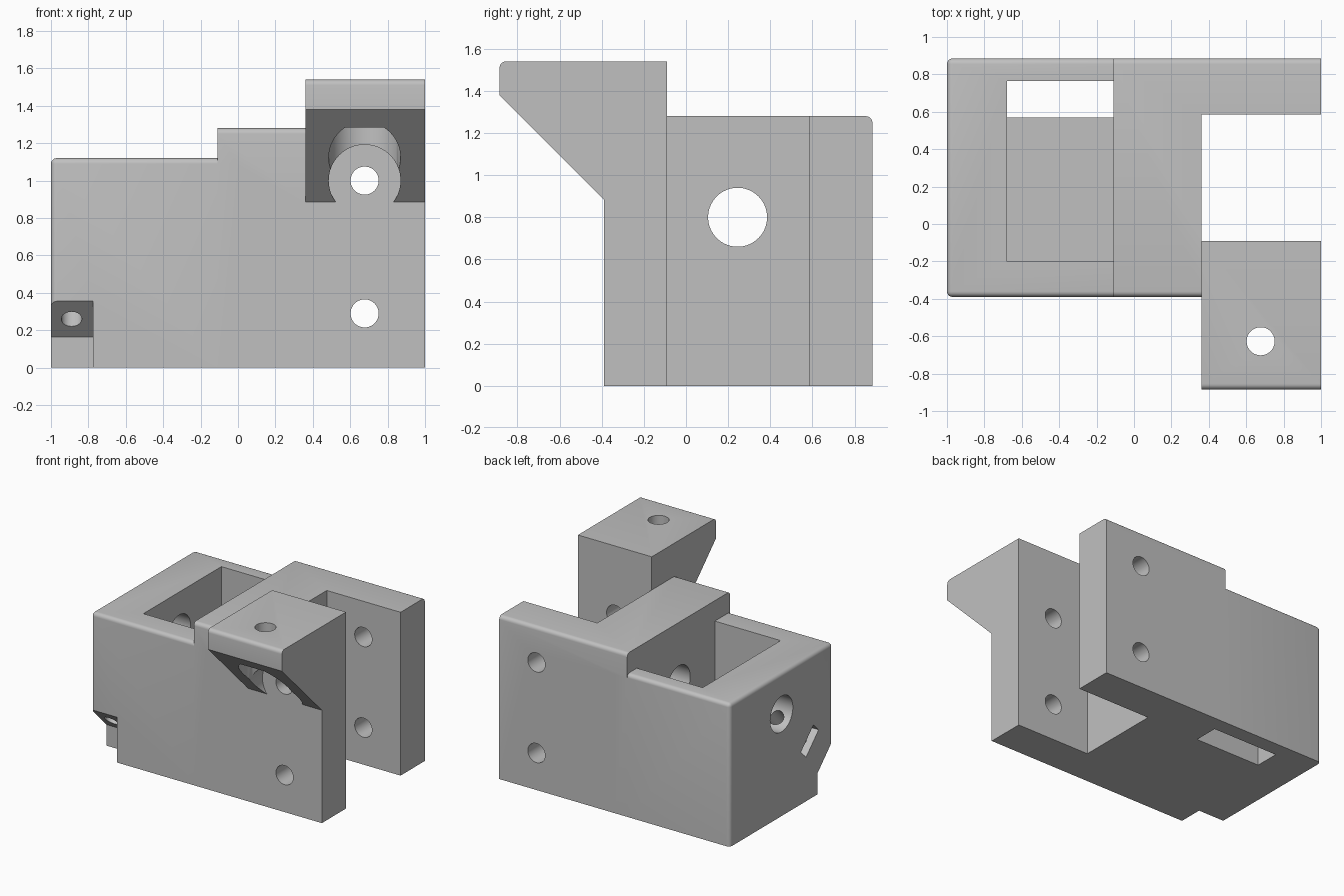
import bpy, bmesh
from math import radians

cube = bpy.data.objects.get("Cube")
if cube:
    bpy.data.objects.remove(cube, do_unlink=True)

grey = bpy.data.materials.new("plain grey")
grey.use_nodes = True
grey.diffuse_color = (0.53, 0.53, 0.53, 1)
grey.node_tree.nodes["Principled BSDF"].inputs["Base Color"].default_value = (0.53, 0.53, 0.53, 1)

FRONT, BACK, FILLET = -0.39, 0.885, 0.03


def prism(name, profile, x0, x1, round_rule=None):
    """Extrude a (y, z) profile along x and round the edges picked by a rule."""
    bm = bmesh.new()
    face = bm.faces.new([bm.verts.new((x0, y, z)) for y, z in profile])
    ext = bmesh.ops.extrude_face_region(bm, geom=[face])["geom"]
    moved = [g for g in ext if isinstance(g, bmesh.types.BMVert)]
    bmesh.ops.translate(bm, verts=moved, vec=(x1 - x0, 0, 0))
    bmesh.ops.recalc_face_normals(bm, faces=bm.faces)
    if round_rule:
        picked = [e for e in bm.edges if round_rule(e.verts[0].co, e.verts[1].co)]
        bmesh.ops.bevel(bm, geom=picked, offset=FILLET, segments=5, profile=0.5, affect='EDGES')
    mesh = bpy.data.meshes.new(name)
    bm.to_mesh(mesh)
    bm.free()
    mesh.materials.append(grey)
    obj = bpy.data.objects.new(name, mesh)
    bpy.context.collection.objects.link(obj)
    return obj


def box(name, x0, x1, y0, y1, z0, z1, round_rule=None):
    return prism(name, [(y0, z0), (y1, z0), (y1, z1), (y0, z1)], x0, x1, round_rule)


def rod(radius, length, centre, tilt=0, turn=0):
    bpy.ops.mesh.primitive_cylinder_add(vertices=64, radius=radius, depth=length, location=centre,
                                        rotation=(radians(tilt), radians(turn), 0))
    obj = bpy.context.object
    obj.data.materials.append(grey)
    return obj


def combine(target, tool, operation='DIFFERENCE'):
    bpy.ops.object.select_all(action='DESELECT')
    bpy.context.view_layer.objects.active = target
    target.select_set(True)
    mod = target.modifiers.new("cut", 'BOOLEAN')
    mod.operation, mod.solver, mod.object = operation, 'EXACT', tool
    bpy.ops.object.modifier_apply(modifier=mod.name)
    bpy.data.objects.remove(tool, do_unlink=True)


# Rules for rounded edges
def low_round(a, b):
    outer = a.x < -0.99 and b.x < -0.99
    top = a.z > 1 and b.z > 1
    upright = abs(a.z - b.z) > 1
    return (outer and (top or upright)) or (top and abs(a.y - b.y) < 0.01)


def tall_round(a, b):
    return a.z > 1 and b.z > 1 and abs(a.y - b.y) < 0.01


def arm_round(a, b):
    return a.z > 1.5 and b.z > 1.5 and a.y < -0.8 and b.y < -0.8


# Main block in two heights, plus the overhanging arm
body = box("bracket_body", -0.11, 1, FRONT, BACK, 0, 1.28, tall_round)
combine(body, box("low_block", -1, 0, FRONT, BACK, 0, 1.12, low_round), 'UNION')
arm = [(FRONT, 0), (-0.05, 0), (-0.05, 1.54), (-0.885, 1.54), (-0.885, 1.38), (FRONT, 0.885)]
combine(body, prism("arm", arm, 0.36, 1, arm_round), 'UNION')

# Open slot between the arms, pocket and drop-through opening
combine(body, box("slot", 0.36, 1.2, -0.09, 0.585, -0.5, 2))
combine(body, box("pocket", -0.68, -0.11, -0.2, 0.765, 0.3, 1.8))
combine(body, box("opening", -0.68, -0.11, 0.57, 0.765, -0.5, 0.6))

# Sloped corner notch
notch = [(-0.6, -0.2), (-0.2, -0.2), (-0.2, 0.165), (-0.6, 0.565)]
combine(body, prism("notch", notch, -1.2, -0.775))

# Lengthwise rod bore
combine(body, rod(0.14, 3, (0, 0.245, 0.8), turn=90))

# Slanted clamp screw with its nut slot
combine(body, rod(0.055, 0.905, (-0.89, -0.075, 0.48), tilt=-45))
nut = box("nut_slot", -0.16, 0.16, -0.11, 0.11, -0.045, 0.045)
nut.location = (-0.94, -0.105, 0.455)
nut.rotation_euler.x = radians(-45)
bpy.context.view_layer.update()
combine(body, nut)

# Cross bolts, arm bolt and their head recesses
for z in (0.29, 1.0):
    combine(body, rod(0.075, 3, (0.677, 0, z), tilt=90))
combine(body, rod(0.075, 1, (0.677, -0.627, 1.4)))
combine(body, rod(0.192, 0.61, (0.677, FRONT - 0.305, 1.0), tilt=90))
combine(body, rod(0.192, 0.685, (0.677, -0.627, 0.9425)))

bpy.ops.object.select_all(action='DESELECT')
body.select_set(True)
bpy.context.view_layer.objects.active = body
bpy.ops.object.shade_smooth_by_angle(angle=radians(30))
